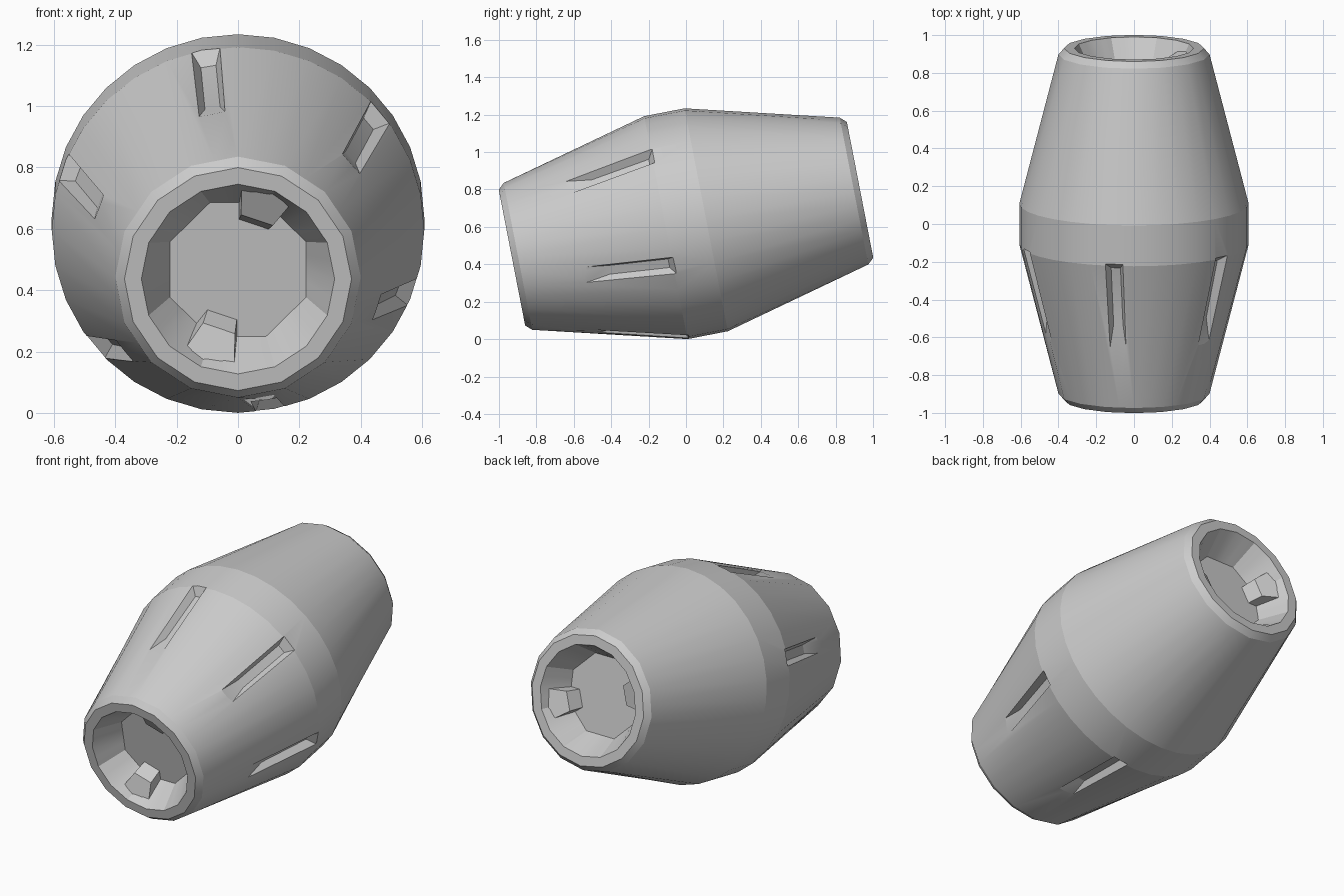
import bpy, bmesh, math
from mathutils import Matrix, Vector

if "Cube" in bpy.data.objects:
    bpy.data.objects.remove(bpy.data.objects["Cube"])

SEG = 32
TILT = Matrix.Translation((0, 0, 0.617)) @ Matrix.Rotation(math.radians(11), 4, 'X')


def polar(r, ang, t, s=0.0):
    """Point around the Y axis; ang measured from up towards +x, s is sideways."""
    c, n = math.cos(ang), math.sin(ang)
    return Vector((r * n + s * c, t, r * c - s * n))


def make_object(name, bm):
    bmesh.ops.recalc_face_normals(bm, faces=bm.faces)
    mesh = bpy.data.meshes.new(name)
    bm.to_mesh(mesh)
    bm.free()
    ob = bpy.data.objects.new(name, mesh)
    bpy.context.collection.objects.link(ob)
    ob.matrix_world = TILT
    return ob


def frustum(bm, ang, lower, upper):
    """Tapered block; each end is four (r, s, t) corners."""
    a = [bm.verts.new(polar(r, ang, t, s)) for r, s, t in lower]
    b = [bm.verts.new(polar(r, ang, t, s)) for r, s, t in upper]
    bm.faces.new(a)
    bm.faces.new(b[::-1])
    for i in range(4):
        j = (i + 1) % 4
        bm.faces.new((a[i], a[j], b[j], b[i]))


def ring(bm, radius, t, sides):
    """32 points lying on a polygon with fewer sides."""
    step = 2 * math.pi / sides
    verts = []
    for i in range(SEG):
        a = 2 * math.pi * i / SEG
        phase = step / 2 if sides == 8 else 0
        off = (a - phase) % step - step / 2
        r = radius * math.cos(step / 2) / math.cos(off)
        verts.append(bm.verts.new(polar(r, a, t)))
    return verts


# barrel body: belt, cones, chamfered lips and end recesses
half = [(0.24, 0.785, 8), (0.315, 0.948, 16), (0.37, 0.948, 16),
        (0.40, 0.915, 16), (0.607, 0.11, 32)]
profile = [(r, -t, n) for r, t, n in half] + [(r, t, n) for r, t, n in half[::-1]]
bm = bmesh.new()
rings = [ring(bm, *p) for p in profile]
bm.faces.new(rings[0])
bm.faces.new(rings[-1])
for a, b in zip(rings, rings[1:]):
    for i in range(SEG):
        j = (i + 1) % SEG
        bm.faces.new((a[i], a[j], b[j], b[i]))
for e in bm.edges:
    if abs(e.verts[0].co.y - e.verts[1].co.y) < 1e-5:
        e.smooth = False
body = make_object("barrel_body", bm)

# six tapered slots around the front cone
floor = [(0.555, -0.025, -0.13), (0.555, 0.025, -0.13),
         (0.478, 0.025, -0.45), (0.478, -0.025, -0.45)]
mouth = [(0.607, -0.048, -0.10), (0.607, 0.048, -0.10),
         (0.483, 0.048, -0.605), (0.483, -0.048, -0.605)]
# carry the walls outward so the cutter clears the surface
outer = []
for f, m in zip(floor, mouth):
    k = 0.05 / 0.05
    if m[2] < -0.3:
        outer.append((m[0] + 0.06, m[1] * 1.5, m[2] - 0.02))
    else:
        outer.append(tuple(q + (q - p) * k for p, q in zip(f, m)))
bm = bmesh.new()
for i in range(6):
    ang = math.radians(-10 + 60 * i)
    verts = [[bm.verts.new(polar(r, ang, t, s)) for r, s, t in lv]
             for lv in (floor, mouth, outer)]
    bm.faces.new(verts[0])
    bm.faces.new(verts[2][::-1])
    for a, b in zip(verts, verts[1:]):
        for p in range(4):
            q = (p + 1) % 4
            bm.faces.new((a[p], a[q], b[q], b[p]))
cutter = make_object("slot_cutter", bm)
cutter.hide_render = True
mod = body.modifiers.new("slots", 'BOOLEAN')
mod.operation = 'DIFFERENCE'
mod.solver = 'EXACT'
mod.object = cutter
bpy.context.view_layer.objects.active = body
body.select_set(True)
bpy.ops.object.modifier_apply(modifier="slots")
bpy.data.objects.remove(cutter)
bpy.ops.object.shade_smooth_by_angle(angle=math.radians(26), keep_sharp_edges=True)

# pairs of wedge lugs inside each recess
for name, sign, start in (("front_lug", -1, 19), ("back_lug", 1, 109)):
    for k in range(2):
        base = [(0.30, -0.09, 0.91), (0.30, 0.09, 0.91),
                (0.27, 0.09, 0.775), (0.27, -0.09, 0.775)]
        tip = [(0.19, -0.055, 0.865), (0.19, 0.055, 0.865),
               (0.155, 0.05, 0.775), (0.155, -0.05, 0.775)]
        bm = bmesh.new()
        frustum(bm, math.radians(start + 180 * k),
                [(r, s, t * sign) for r, s, t in base],
                [(r, s, t * sign) for r, s, t in tip])
        make_object(f"{name}_{k + 1}", bm)
